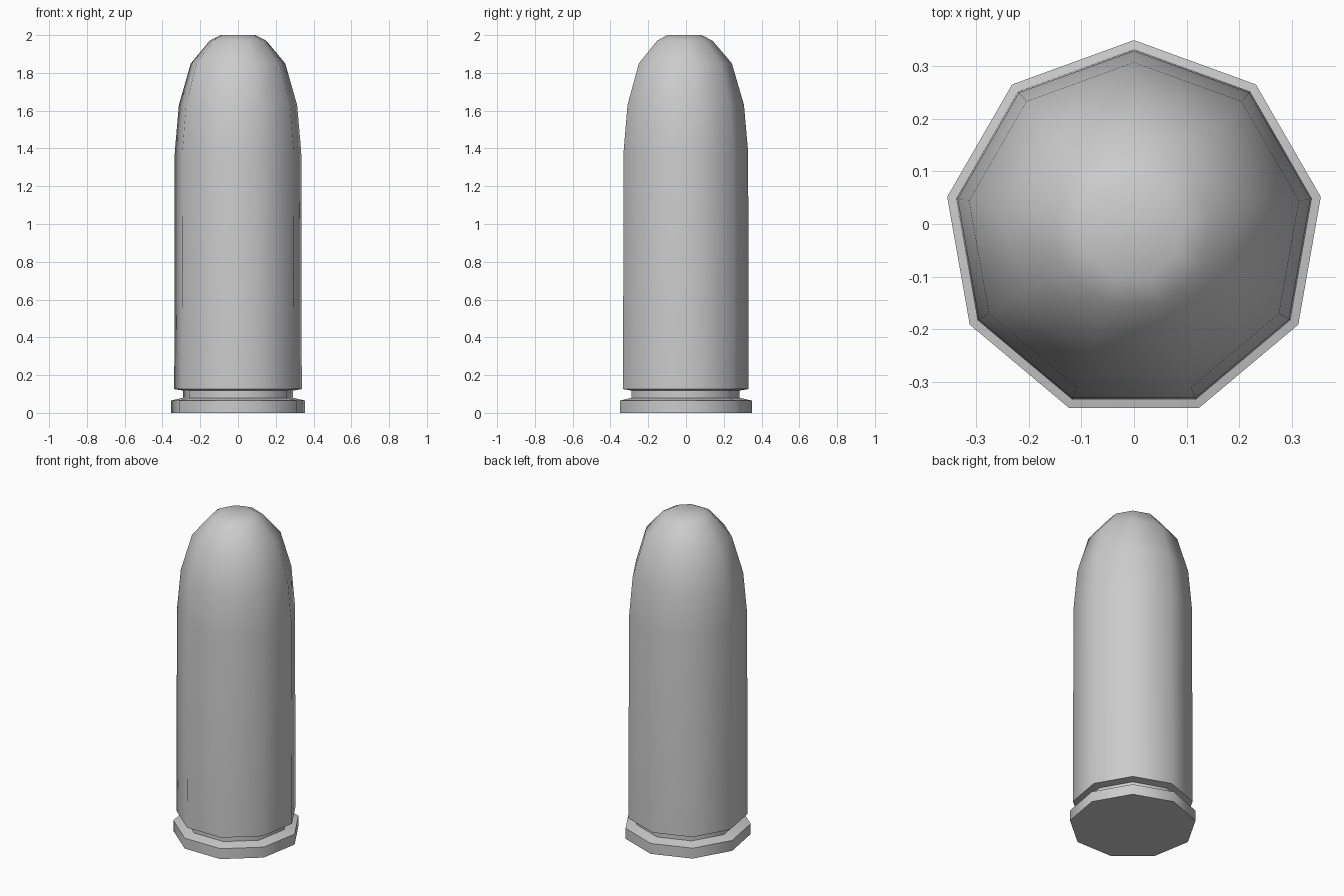
import bpy, bmesh, math

if "Cube" in bpy.data.objects:
    bpy.data.objects.remove(bpy.data.objects["Cube"])

SIDES = 9
CENTRE_Y = -0.011  # centres the nine-sided outline by its bounds


def lathe(name, profile):
    """Revolve (radius, height) pairs with one corner pointing to +y."""
    bm = bmesh.new()
    rings = []
    for r, z in profile:
        ring = []
        for i in range(SIDES):
            a = math.pi / 2 + i * math.tau / SIDES
            ring.append(bm.verts.new((r * math.cos(a), r * math.sin(a) + CENTRE_Y, z)))
        rings.append(ring)
    for low, high in zip(rings, rings[1:]):
        for i in range(SIDES):
            j = (i + 1) % SIDES
            bm.faces.new((low[i], low[j], high[j], high[i]))
    bm.faces.new(rings[0][::-1])
    bm.faces.new(rings[-1])
    bmesh.ops.recalc_face_normals(bm, faces=bm.faces)
    mesh = bpy.data.meshes.new(name)
    bm.to_mesh(mesh)
    bm.free()
    obj = bpy.data.objects.new(name, mesh)
    bpy.context.collection.objects.link(obj)
    return obj


# Rim, groove, straight case and rounded tip as one closed skin
cartridge = lathe("cartridge", [
    (0.36, 0.0), (0.36, 0.065),
    (0.295, 0.08), (0.295, 0.118),
    (0.343, 0.126), (0.340, 1.38),
    (0.318, 1.63), (0.254, 1.85),
    (0.152, 1.97), (0.094, 2.0),
])

# Smooth sides and tip, crisp rim edges
bpy.context.view_layer.objects.active = cartridge
cartridge.select_set(True)
bpy.ops.object.shade_smooth_by_angle(angle=math.radians(42))
